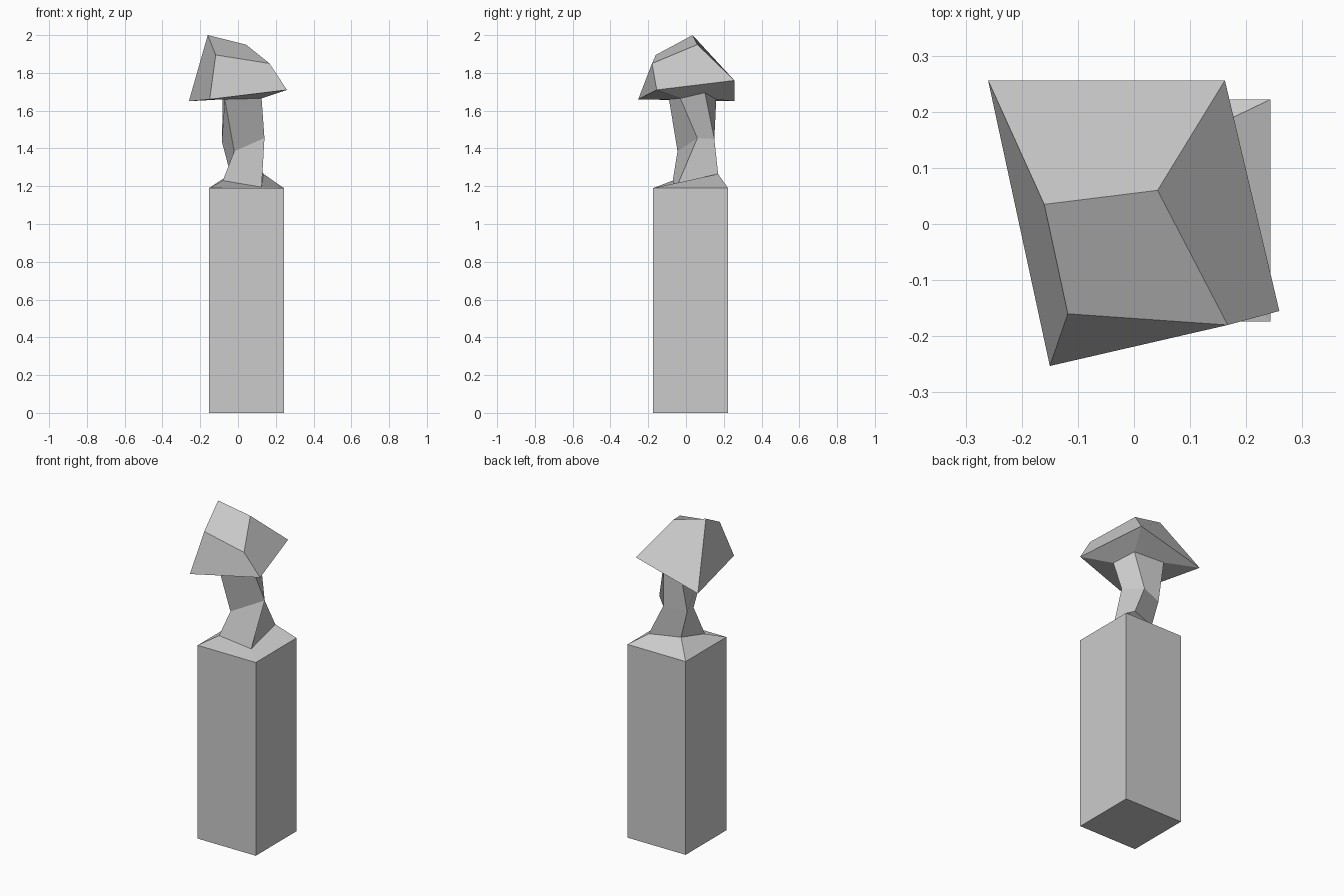
import bpy
import bmesh

if "Cube" in bpy.data.objects:
    bpy.data.objects.remove(bpy.data.objects["Cube"])


def square(x0, x1, y0, y1, z):
    return [(x0, y0, z), (x1, y0, z), (x1, y1, z), (x0, y1, z)]


def loft(name, rings):
    """Skin four-sided rings, bottom to top, into one closed flat-faced mesh."""
    bm = bmesh.new()
    loops = [[bm.verts.new(p) for p in ring] for ring in rings]
    bm.faces.new(loops[0][::-1])
    for low, up in zip(loops, loops[1:]):
        for i in range(4):
            j = (i + 1) % 4
            bm.faces.new((low[i], low[j], up[j], up[i]))
    bm.faces.new(loops[-1])
    mesh = bpy.data.meshes.new(name)
    bm.to_mesh(mesh)
    bm.free()
    obj = bpy.data.objects.new(name, mesh)
    bpy.context.collection.objects.link(obj)
    return obj


# Corner order in each ring: front left, front right, back right, back left
block = [square(-0.153, 0.243, -0.174, 0.222, z) for z in (0, 1.19)]

# Bent neck: base, bend and top
neck = [
    [(-0.08, -0.07, 1.23), (0.125, -0.05, 1.195), (0.135, 0.17, 1.265), (-0.04, 0.105, 1.265)],
    [(-0.02, -0.045, 1.385), (0.14, 0.06, 1.455), (0.05, 0.15, 1.45), (-0.085, 0.11, 1.435)],
    [(-0.07, -0.09, 1.66), (0.125, -0.03, 1.665), (0.081, 0.10, 1.695), (-0.081, 0.16, 1.66)],
]

# Tilted cap: wide rim and small top
cap = [
    [(-0.15, -0.253, 1.66), (0.259, -0.155, 1.71), (0.162, 0.256, 1.76), (-0.26, 0.256, 1.65)],
    [(-0.118, -0.16, 1.895), (0.167, -0.18, 1.85), (0.042, 0.06, 1.95), (-0.16, 0.035, 2.0)],
]

# The block, neck and cap are one continuous skin
loft("capped_pillar", block + neck + cap)
